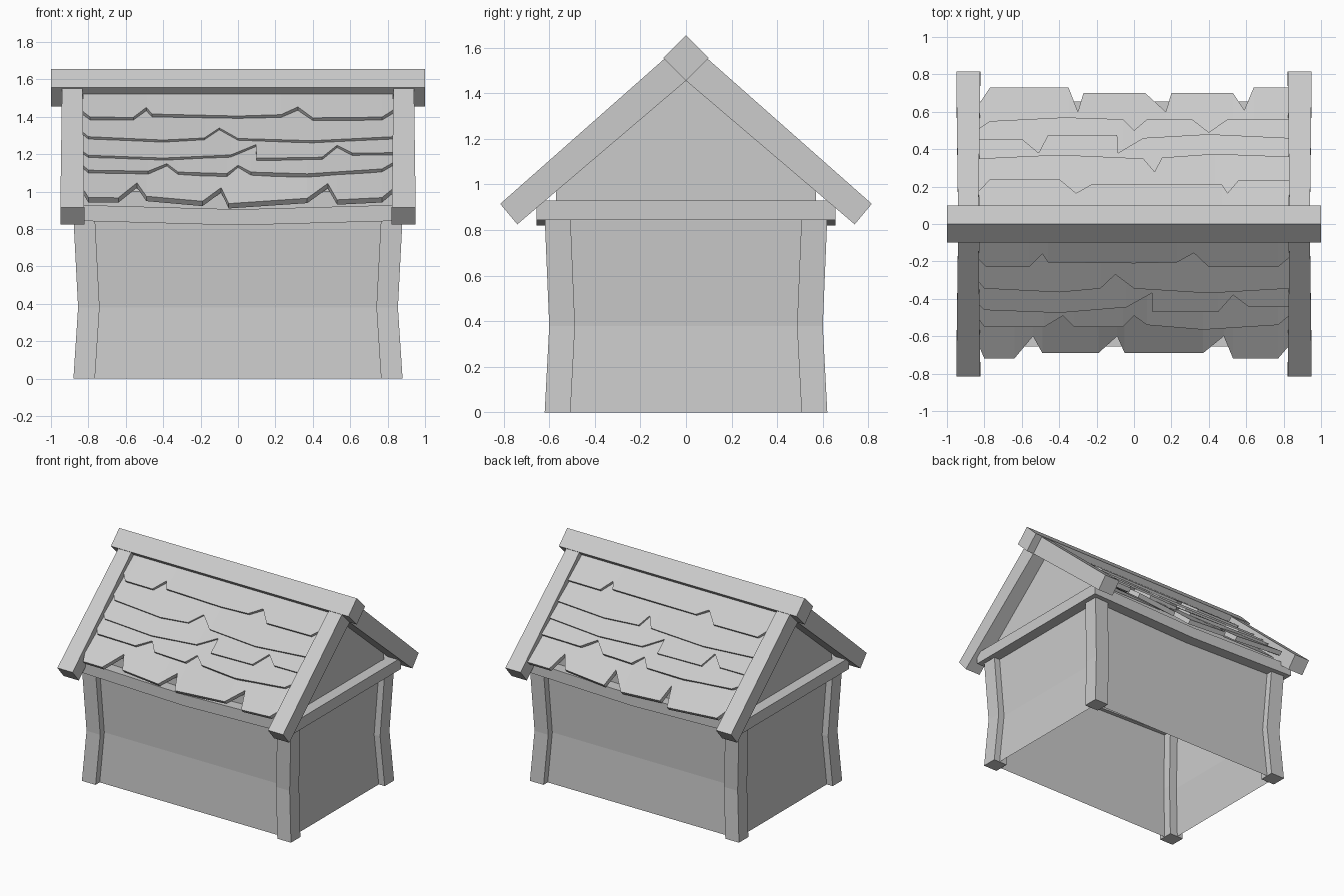
import bpy, bmesh


def make(name, verts, faces):
    me = bpy.data.meshes.new(name)
    me.from_pydata(verts, [], faces)
    bm = bmesh.new()
    bm.from_mesh(me)
    bmesh.ops.recalc_face_normals(bm, faces=bm.faces)
    bm.to_mesh(me)
    bm.free()
    ob = bpy.data.objects.new(name, me)
    bpy.context.collection.objects.link(ob)
    return ob


def loft(name, rings):
    """Closed skin through equal-sized rings of points, capped at both ends."""
    n = len(rings[0])
    verts = [p for r in rings for p in r]
    faces = [(k * n + i, k * n + (i + 1) % n, (k + 1) * n + (i + 1) % n, (k + 1) * n + i)
             for k in range(len(rings) - 1) for i in range(n)]
    last = (len(rings) - 1) * n
    faces += [tuple(range(n)), tuple(range(last, last + n))]
    return make(name, verts, faces)


# walls with gables: pinched at mid height, open underneath
levels = [(0.83, 0.57, 0), (0.805, 0.55, 0.38), (0.83, 0.57, 0.84), (0.83, 0.57, 1.0)]
verts = [(sx * x, sy * y, z) for x, y, z in levels
         for sx, sy in ((-1, -1), (1, -1), (1, 1), (-1, 1))]
verts += [(-0.83, 0, 1.5), (0.83, 0, 1.5)]
faces = [(k * 4 + i, k * 4 + (i + 1) % 4, k * 4 + 4 + (i + 1) % 4, k * 4 + 4 + i)
         for k in range(3) for i in range(4)]
faces += [(12, 13, 17, 16), (14, 15, 16, 17), (13, 14, 17), (15, 12, 16)]
make("walls", verts, faces)

# bent corner posts
for sx in (-1, 1):
    for sy in (-1, 1):
        rings = []
        for xo, yo, z in ((0.88, 0.62, 0), (0.855, 0.60, 0.38), (0.88, 0.62, 0.86)):
            xi, yi = xo - 0.115, yo - 0.113
            rings.append([(sx * x, sy * y, z) for x, y in
                          ((xi, yi), (xo, yi), (xo, yo), (xi, yo))])
        loft("corner_post", rings)

# eave beams (sagging front and back) and side beams
for s in (-1, 1):
    loft("eave_beam", [[(x, s * y, z - d) for y, z in
                        ((0.54, 0.845), (0.655, 0.845), (0.655, 0.93), (0.54, 0.93))]
                       for x, d in ((-0.915, 0), (0, 0.025), (0.915, 0))])
    loft("side_beam", [[(s * x, y, z) for x, z in
                        ((0.80, 0.845), (0.915, 0.845), (0.915, 0.93), (0.80, 0.93))]
                       for y in (-0.54, 0.54)])

# gable boards, slightly wider at the foot
for sx in (-1, 1):
    for sy in (-1, 1):
        loft("gable_board", [[(sx * xf, sy * 0.74, 0.825), (sx * xf, sy * 0.815, 0.915),
                              (sx * xt, 0, 1.635), (sx * xt, 0, 1.455)]
                             for xf, xt in ((0.822, 0.832), (0.95, 0.94))])

# ridge beam
loft("ridge_beam", [[(x, 0, 1.455), (x, 0.1, 1.555), (x, 0, 1.655), (x, -0.1, 1.555)]
                    for x in (-1, 1)])


def shingle_row(name, side, lip, nominal, top, drop, sag):
    """Thin tilted sheet with a notched lower edge (x, distance from ridge)."""
    def point(x, y):
        t = (nominal - y) / (nominal - top)
        z = 1.60 - 0.883 * y - drop * t
        z -= sag * max(0, 1 - abs(x) / 0.65) * max(0, 1 - t)
        return x, y, z
    upper = [p for x, y in lip for p in (point(x, y), point(x, top))]
    under = [(x, y - 0.023, z - 0.026) for x, y, z in upper]
    n = len(upper)
    vs = [(x, side * y, z) for x, y, z in upper + under]
    fs = []
    for a in range(0, n - 2, 2):
        b = a + 2
        fs += [(a, b, b + 1, a + 1), (n + a, n + a + 1, n + b + 1, n + b),
               (a, n + a, n + b, b), (a + 1, b + 1, n + b + 1, n + a + 1)]
    fs += [(0, 1, n + 1, n), (n - 2, n - 1, 2 * n - 1, 2 * n - 2)]
    make(name, vs, fs)


# notched lower edges, eave to ridge
front = [
    [(-.83, .65), (-.80, .72), (-.64, .72), (-.54, .60), (-.49, .69), (-.19, .69), (-.09, .60),
     (-.05, .69), (.37, .69), (.48, .60), (.53, .72), (.77, .72), (.83, .65)],
    [(-.83, .51), (-.80, .55), (-.48, .55), (-.38, .49), (-.32, .55), (-.06, .55), (0, .49),
     (.07, .54), (.37, .565), (.77, .54), (.83, .49)],
    [(-.83, .43), (-.80, .46), (-.40, .475), (-.04, .445), (.095, .37), (.10, .47), (.45, .47),
     (.53, .38), (.61, .44), (.83, .44)],
    [(-.83, .31), (-.80, .345), (-.40, .365), (-.18, .345), (-.10, .27), (0, .345),
     (.40, .37), (.83, .345)],
    [(-.83, .19), (-.79, .23), (-.56, .23), (-.49, .16), (-.46, .205), (0, .21), (.23, .205),
     (.32, .155), (.40, .23), (.77, .23), (.83, .18)],
]
back = [
    [(-.83, .64), (-.77, .73), (-.35, .73), (-.30, .60), (-.27, .70), (.06, .70), (.17, .60),
     (.20, .70), (.53, .70), (.59, .61), (.64, .73), (.83, .73)],
    [(-.83, .51), (-.77, .55), (-.37, .57), (-.06, .56), (0, .50), (.07, .56), (.31, .56),
     (.40, .49), (.50, .56), (.83, .56)],
    [(-.83, .455), (-.60, .455), (-.51, .38), (-.46, .475), (-.09, .475), (-.085, .38),
     (.05, .46), (.40, .48), (.83, .46)],
    [(-.83, .35), (-.40, .37), (.05, .35), (.11, .28), (.15, .355), (.43, .375), (.83, .36)],
    [(-.83, .175), (-.77, .24), (-.40, .24), (-.31, .165), (-.23, .21), (.47, .21),
     (.50, .165), (.56, .235), (.83, .235)],
]
# nominal edge, top edge, drop, sag for each row
spec = [(.70, .44, .045, .06), (.55, .33, .045, .02), (.46, .23, .045, .01),
        (.355, .12, .045, .01), (.22, .05, .02, .01)]
for side, rows, label in ((-1, front, "front"), (1, back, "back")):
    for lip, s in zip(rows, spec):
        shingle_row(label + "_shingle_row", side, lip, *s)
